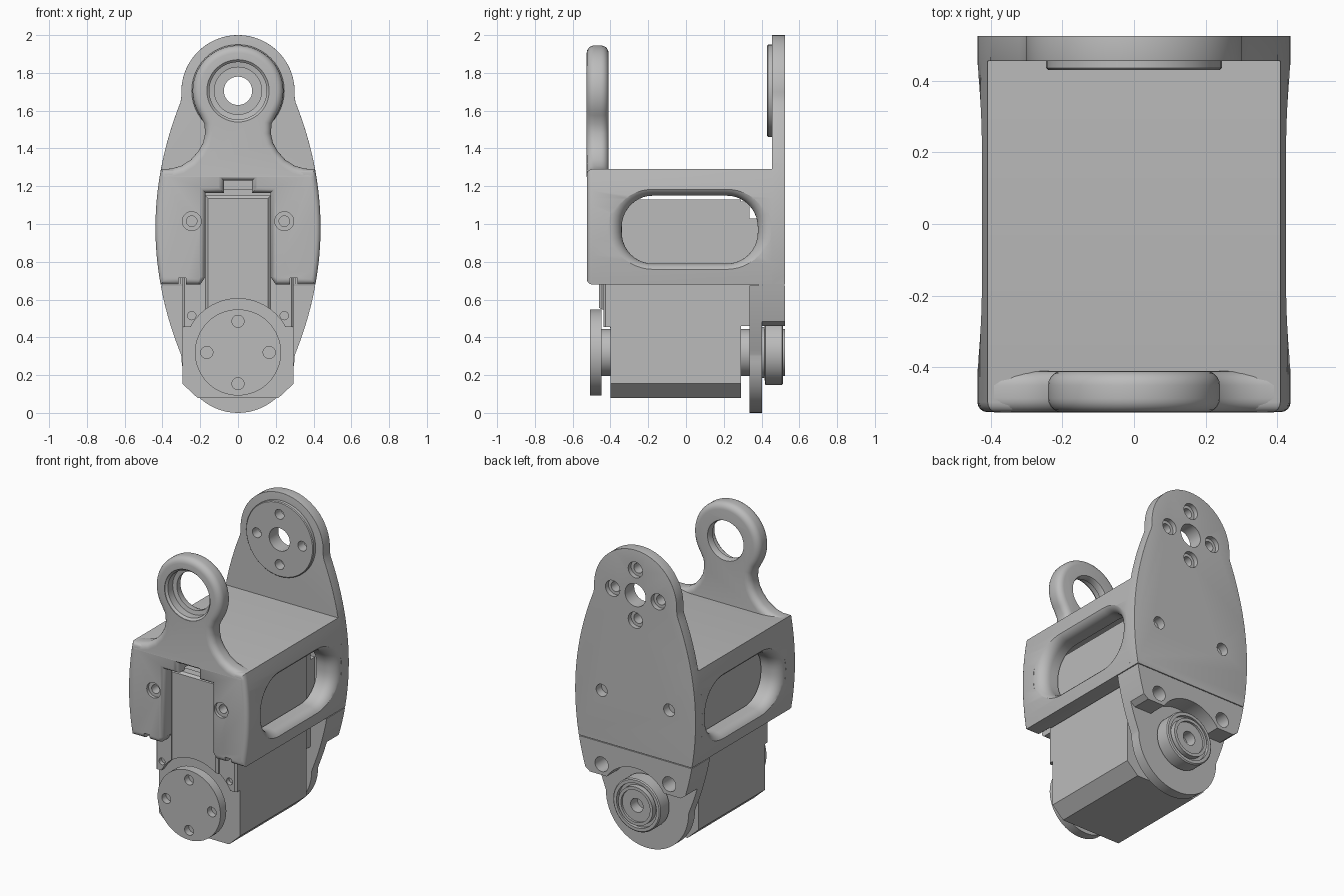
import bpy, bmesh
from math import sin, cos, pi, radians
from mathutils import Vector

cube = bpy.data.objects.get("Cube")
if cube:
    bpy.data.objects.remove(cube)

grey = bpy.data.materials.new("mid_grey")
grey.use_nodes = True
grey.diffuse_color = (0.5, 0.5, 0.5, 1)
grey.node_tree.nodes["Principled BSDF"].inputs["Base Color"].default_value = (0.5, 0.5, 0.5, 1)
parts = []


def loft(name, loops, bevel=0, pick=None, segments=4):
    """Skin a stack of equal-length loops, cap both ends, round the picked edges."""
    bm = bmesh.new()
    rings = [[bm.verts.new(p) for p in loop] for loop in loops]
    n = len(rings[0])
    for a, b in zip(rings, rings[1:]):
        for i in range(n):
            j = (i + 1) % n
            bm.faces.new((a[i], a[j], b[j], b[i]))
    bm.faces.new(rings[0])
    bm.faces.new(rings[-1])
    bmesh.ops.recalc_face_normals(bm, faces=bm.faces)
    if bevel:
        edges = [e for e in bm.edges if pick(e.verts[0].co, e.verts[1].co)]
        bmesh.ops.bevel(bm, geom=edges, offset=bevel, segments=segments,
                        profile=0.5, affect='EDGES', clamp_overlap=True)
    mesh = bpy.data.meshes.new(name)
    bm.to_mesh(mesh)
    bm.free()
    mesh.materials.append(grey)
    ob = bpy.data.objects.new(name, mesh)
    bpy.context.collection.objects.link(ob)
    parts.append(ob)
    return ob


def prism(name, outline, y0, y1, **kw):
    return loft(name, [[Vector((x, y, z)) for x, z in outline] for y in (y0, y1)], **kw)


def box(name, w, y0, y1, z0, z1, x=0, **kw):
    return prism(name, [(x - w, z0), (x + w, z0), (x + w, z1), (x - w, z1)], y0, y1, **kw)


def lathe(name, profile, x=0, z=0, n=48):
    """Turn (radius, y) pairs around a y-directed axis."""
    return loft(name, [[Vector((x + r * cos(2 * pi * i / n), y, z + r * sin(2 * pi * i / n)))
                        for i in range(n)] for r, y in profile])


def cut(ob, *cutters):
    for c in cutters:
        c.hide_render = True
        m = ob.modifiers.new("cut", 'BOOLEAN')
        m.operation, m.solver, m.object = 'DIFFERENCE', 'EXACT', c
        bpy.context.view_layer.objects.active = ob
        bpy.ops.object.modifier_apply(modifier=m.name)
    for c in cutters:
        parts.remove(c)
        bpy.data.objects.remove(c)


def half_width(z):
    return 0.437 - 0.3 * (z - 0.98) ** 2


def side(z0, z1, n=16):
    zs = [z0 + (z1 - z0) * i / n for i in range(n + 1)]
    return [(half_width(z), z) for z in zs]


def arc(r, zc, a0, a1, n=16):
    angles = [radians(a0 + (a1 - a0) * i / n) for i in range(n + 1)]
    return [(r * cos(a), zc + r * sin(a)) for a in angles]


def mirrored(half):
    return half + [(-x, z) for x, z in reversed(half) if x > 1e-4]


FRONT, BACK, AXIS, EYE = -0.525, 0.525, 0.32, 1.705

# Bracket body: hollow box with curved cheeks
body = prism("bracket_body", mirrored(side(0.68, 1.29)), FRONT, 0.455, bevel=0.028,
             pick=lambda a, b: a.y < 0 and b.y < 0)
cut(body, box("cavity", 0.305, -0.44, 0.47, 0.5, 1.18))


# Stepped front slot with softened rim
def slot(o):
    return [(0.2 + o, 0.6), (0.2 + o, 0.68), (0.172 + o, 0.72), (0.172 + o, 1.165 + o),
            (0.075 + o, 1.165 + o), (0.075 + o, 1.23 + o)]


rim = [(-0.4, 0), (-0.495, 0), (-0.51, 0.006), (-0.521, 0.016), (-0.526, 0.03), (-0.6, 0.03)]
cut(body, loft("slot", [[Vector((x, y, z)) for x, z in mirrored(slot(o))] for y, o in rim]))


# Flared side windows
def window(x, o):
    r, loop = 0.165 + o, []
    for yc, zc, a0 in ((0.215, 0.985, 0), (-0.175, 0.985, 90), (-0.175, 0.955, 180), (0.215, 0.955, 270)):
        loop += [Vector((x, yc + r * cos(radians(a0 + t)), zc + r * sin(radians(a0 + t))))
                 for t in range(0, 91, 9)]
    return loop


for s in (1, -1):
    flare = [(0.25, 0)] + [(0.365 + 0.07 * sin(a * pi / 16), 0.07 * (1 - cos(a * pi / 16)))
                           for a in range(9)] + [(0.5, 0.07)]
    cut(body, loft("window", [window(s * x, o) for x, o in flare]),
        box("foot_notch", 0.02, -0.6, -0.4, 0.6, 0.715, x=s * 0.295),
        lathe("screw_hole", [(0.05, -0.6), (0.05, -0.505), (0.028, -0.505), (0.028, -0.43)],
              x=s * 0.245, z=1.015, n=32))

# Front ear with flared neck and bearing bore
neck = [(0.39, 1.25), (0.39, 1.29), (0.35, 1.294), (0.3, 1.308), (0.25, 1.34), (0.21, 1.385),
        (0.185, 1.43), (0.174, 1.48), (0.178, 1.53)]
ear = prism("front_ear", mirrored(neck + arc(0.24, EYE, -33, 90, 24)), FRONT - 0.001, -0.41,
            bevel=0.045, segments=5,
            pick=lambda a, b: abs(a.y - b.y) < 1e-4 and min(a.z, b.z) > 1.27)
cut(ear, lathe("bore", [(0.165, -0.6), (0.165, -0.522), (0.152, -0.51), (0.152, -0.46),
                        (0.125, -0.455), (0.125, -0.425), (0.135, -0.4)], z=EYE))

# Tall rear plate with round boss
plate = prism("rear_plate", mirrored(side(0.68, 1.645, 24) + arc(0.3, 1.7, -4, 90, 24)), 0.455, BACK,
              bevel=0.025, pick=lambda a, b: abs(a.y - b.y) < 1e-4 and min(a.z, b.z) > 0.69
              and (a.y > 0.5 or min(a.z, b.z) > 1.29))
boss = lathe("rear_plate_boss", [(0.245, 0.46), (0.245, 0.435), (0.24, 0.43)], z=EYE)
spots = [(0.165 * cos(k * pi / 2), 0.165 * sin(k * pi / 2)) for k in range(4)]
for ob in (plate, boss):
    cut(ob, lathe("axle_hole", [(0.075, 0.4), (0.075, 0.6)], z=EYE),
        *[lathe("bolt_hole", [(0.032, 0.4), (0.032, 0.495), (0.052, 0.495), (0.052, 0.6)],
                x=dx, z=EYE + dz, n=32) for dx, dz in spots])
cut(plate, *[lathe("screw_hole", [(0.04, 0.47), (0.04, 0.6)], x=s * 0.245, z=1.015, n=32)
             for s in (1, -1)])

# Motor case with chamfered bottom
prism("motor_case", mirrored([(0.215, 0.08), (0.295, 0.155), (0.295, 1.13)]), -0.4, 0.29)
box("motor_rear_cap", 0.29, 0.28, 0.335, 0.46, 1.12)
box("motor_rear_tab", 0.29, 0.33, 0.385, 0.6, 1.03)
lathe("motor_rear_boss", [(0.125, 0.28), (0.125, 0.34)], z=AXIS)

# Motor face and raised column, scooped around the output disc
face = box("motor_face", 0.295, -0.438, -0.395, 0.455, 1.12, bevel=0.012, segments=1,
           pick=lambda a, b: a.y < -0.42 and b.y < -0.42 and abs(a.x - b.x) < 1e-4)
column = box("motor_column", 0.172, -0.46, -0.395, 0.45, 1.15, bevel=0.014, segments=1,
             pick=lambda a, b: a.y < -0.42 and b.y < -0.42)
for ob in (face, column):
    cut(ob, lathe("scoop", [(0.285, -0.6), (0.285, -0.402)], z=AXIS))
cut(face, *[lathe("screw_hole", [(0.022, -0.6), (0.022, -0.41)], x=s * 0.245, z=0.515, n=24)
            for s in (1, -1)])

# Output disc
disc = lathe("output_disc", [(0.125, -0.39), (0.125, -0.447), (0.228, -0.447), (0.228, -0.508)], z=AXIS, n=64)
cut(disc, *[lathe("bolt_hole", [(0.032, -0.6), (0.032, -0.465)], x=dx, z=AXIS + dz, n=32)
            for dx, dz in spots])

# Lower rear mount: rounded flange and scooped shoulder block
prism("rear_flange", mirrored(arc(0.3, 0.3, -90, 0) + side(0.31, 0.675)), 0.335, 0.402)
block = prism("rear_shoulder", mirrored([(0.33, 0.46)] + side(0.485, 0.675)), 0.4, BACK)
cut(block, lathe("scoop", [(0.25, 0.39), (0.25, 0.6)], z=AXIS, n=64),
    *[lathe("screw_pocket", [(0.048, 0.41), (0.048, 0.6)], x=s * 0.245, z=0.53, n=32)
      for s in (1, -1)])

# Rear bearing
lathe("rear_bearing", [(0.135, 0.39), (0.135, 0.415), (0.172, 0.42), (0.172, 0.508), (0.165, 0.514),
                       (0.145, 0.514), (0.145, 0.49), (0.125, 0.49), (0.125, 0.524), (0.105, 0.524),
                       (0.105, 0.51), (0.045, 0.51), (0.045, 0.44)], z=AXIS, n=64)

# Smooth shading with crisp edges
bpy.ops.object.select_all(action='DESELECT')
for ob in parts:
    ob.select_set(True)
bpy.context.view_layer.objects.active = parts[0]
bpy.ops.object.shade_smooth_by_angle(angle=radians(32))
